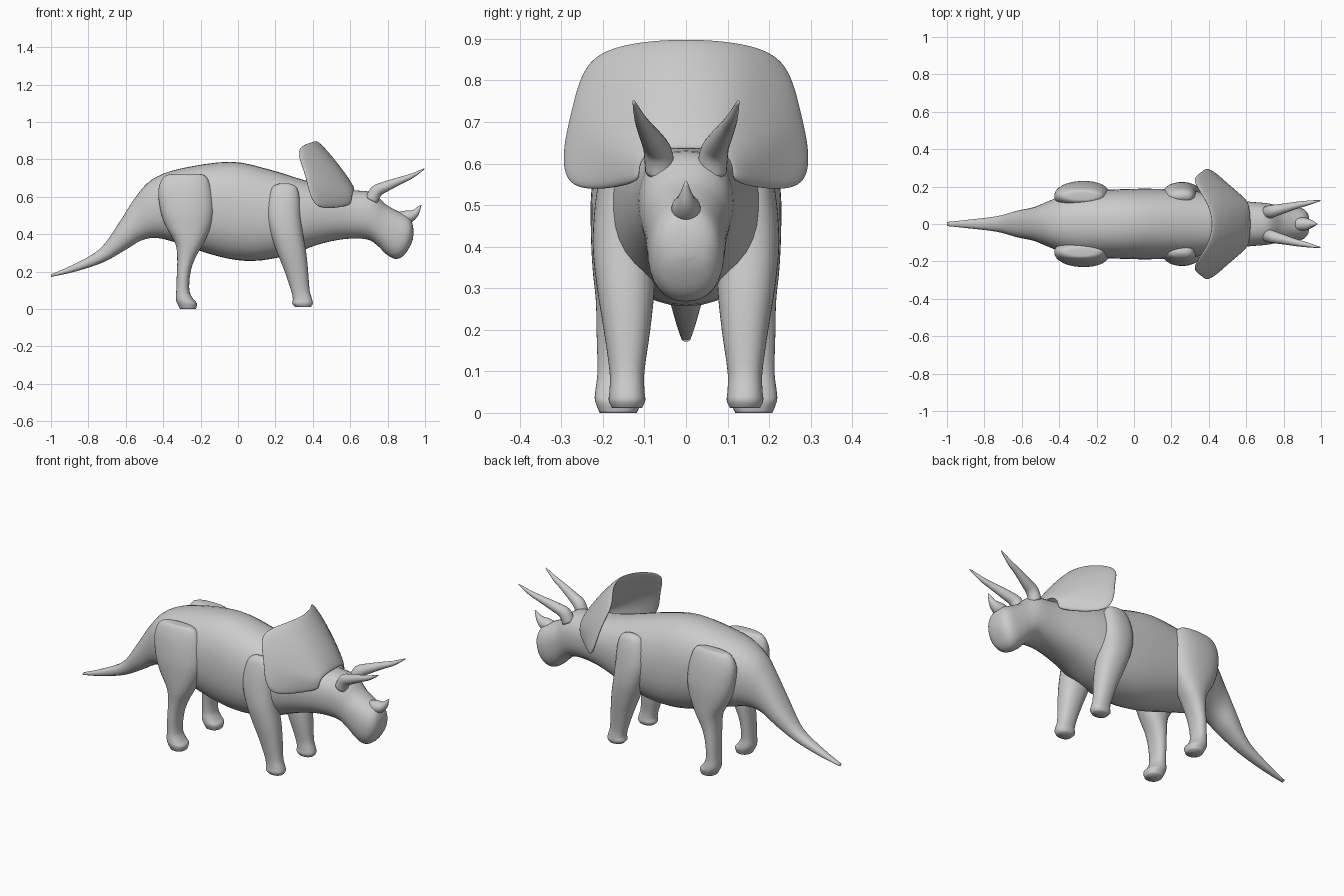
import bpy, bmesh
from math import cos, sin, tau
from mathutils import Vector

if "Cube" in bpy.data.objects:
    bpy.data.objects.remove(bpy.data.objects["Cube"])


def finish(bm, name):
    bmesh.ops.recalc_face_normals(bm, faces=bm.faces)
    me = bpy.data.meshes.new(name)
    bm.to_mesh(me)
    bm.free()
    me.polygons.foreach_set("use_smooth", [True] * len(me.polygons))
    ob = bpy.data.objects.new(name, me)
    bpy.context.collection.objects.link(ob)
    return ob


def smooth_path(rows, steps):
    """Catmull-Rom interpolation of rows of numbers."""
    out = []
    for i in range(len(rows) - 1):
        a, b, c, d = (rows[min(max(i + k, 0), len(rows) - 1)] for k in (-1, 0, 1, 2))
        for s in range(steps):
            t = s / steps
            out.append([0.5 * (2 * q + (r - p) * t + (2 * p - 5 * q + 4 * r - u) * t * t
                               + (3 * q - p - 3 * r + u) * t ** 3)
                        for p, q, r, u in zip(a, b, c, d)])
    out.append(list(rows[-1]))
    return out


def loft(name, rows, mirror=False, steps=4, sides=32, power=2.0):
    """Skin rings; a row is x1, z1, x2, z2 (ends of the ring in side view), y, half width."""
    bm = bmesh.new()
    rings = []
    for x1, z1, x2, z2, y, w in smooth_path(rows, steps):
        mid = Vector(((x1 + x2) / 2, y, (z1 + z2) / 2))
        up = Vector(((x1 - x2) / 2, 0, (z1 - z2) / 2))
        ring = []
        for k in range(sides):
            c, s = cos(tau * k / sides), sin(tau * k / sides)
            r = (abs(c) ** power + abs(s) ** power) ** (-1 / power)
            ring.append(bm.verts.new(mid + up * c * r + Vector((0, w * s * r, 0))))
        rings.append(ring)
    for a, b in zip(rings, rings[1:]):
        for k in range(sides):
            n = (k + 1) % sides
            bm.faces.new((a[k], a[n], b[n], b[k]))
    bm.faces.new(rings[0])
    bm.faces.new(rings[-1])
    ob = finish(bm, name)
    if mirror:
        ob.modifiers.new("mirror", 'MIRROR').use_axis = (False, True, False)
    return ob


def leg(name, rows):
    loft(name, [(x1, z, x2, z, y, w) for x1, x2, z, y, w in rows], True, power=2.3)


def horn(name, pts, mirror=False):
    """Tapering tube along x, y, z, radius points."""
    rows = []
    for i, (x, y, z, r) in enumerate(pts):
        a, b = pts[max(i - 1, 0)], pts[min(i + 1, len(pts) - 1)]
        n = Vector((a[2] - b[2], b[0] - a[0])).normalized() * r
        rows.append((x + n.x, z + n.y, x - n.x, z - n.y, y, r))
    loft(name, rows, mirror, sides=20)


# Body with tail, neck and head: top x, z, bottom x, z, half width
body = [
    (-1, .185, -1, .172, .011), (-.88, .238, -.87, .2, .024), (-.74, .32, -.72, .25, .042),
    (-.64, .455, -.60, .317, .072), (-.55, .595, -.52, .365, .09), (-.46, .692, -.44, .38, .125),
    (-.31, .75, -.33, .355, .17), (-.04, .787, -.1, .28, .186), (.17, .745, .08, .257, .188),
    (.35, .69, .27, .288, .178), (.49, .655, .43, .345, .148), (.62, .635, .57, .374, .122),
    (.72, .622, .69, .372, .112), (.79, .56, .75, .335, .1), (.85, .525, .79, .295, .095),
    (.9, .5, .84, .268, .09), (.925, .475, .885, .285, .079), (.936, .44, .92, .335, .055),
    (.938, .405, .936, .375, .018)]
loft("body", [(a, b, c, d, 0, w) for a, b, c, d, w in body], power=2.3)

# Legs: back x, front x, z, centre y, half width
leg("hind_legs", [
    (-.31, -.24, .722, .15, .012), (-.39, -.175, .712, .15, .035), (-.425, -.142, .64, .15, .062),
    (-.415, -.13, .53, .155, .073), (-.385, -.145, .44, .155, .074), (-.335, -.185, .35, .155, .07),
    (-.325, -.23, .27, .155, .062), (-.327, -.255, .19, .16, .055), (-.33, -.26, .1, .163, .05),
    (-.332, -.24, .055, .163, .055), (-.325, -.22, .03, .163, .056), (-.31, -.225, 0, .163, .045)])
leg("front_legs", [
    (.225, .27, .672, .15, .01), (.185, .312, .652, .15, .033), (.16, .33, .59, .15, .054),
    (.152, .336, .5, .15, .069), (.175, .348, .4, .15, .074), (.21, .365, .3, .145, .069),
    (.25, .375, .2, .142, .056), (.283, .383, .1, .142, .042), (.293, .395, .055, .142, .042),
    (.29, .4, .03, .142, .044), (.305, .39, .012, .142, .036)])

# Horns
horn("brow_horns", [
    (.715, .062, .58, .036), (.74, .068, .63, .034), (.79, .08, .655, .028),
    (.87, .1, .688, .019), (.93, .112, .712, .013), (.997, .126, .75, .003)], True)
horn("nose_horn", [
    (.87, 0, .485, .036), (.915, 0, .495, .034), (.95, 0, .515, .02), (.978, 0, .556, .003)])

# Neck frill: inner, middle and outer points fanned from the crown to the cheek
fan = [
    ((.625, 0, .63), (.53, 0, .775), (.425, 0, .905)),
    ((.625, .05, .63), (.51, .11, .775), (.385, .13, .897)),
    ((.62, .09, .62), (.46, .18, .745), (.295, .245, .862)),
    ((.615, .105, .60), (.475, .215, .665), (.355, .275, .735)),
    ((.61, .11, .58), (.49, .21, .60), (.375, .305, .615)),
    ((.605, .11, .555), (.515, .185, .535), (.42, .285, .535))]
cols = [[(x, -y, z) for x, y, z in c] for c in fan[:0:-1]] + fan
bm = bmesh.new()
grid = [[bm.verts.new(p) for p in c] for c in cols]
for a, b in zip(grid, grid[1:]):
    for k in range(2):
        bm.faces.new((a[k], a[k + 1], b[k + 1], b[k]))
frill = finish(bm, "frill")
sol = frill.modifiers.new("thickness", 'SOLIDIFY')
sol.thickness, sol.offset = .026, 0
sub = frill.modifiers.new("smooth", 'SUBSURF')
sub.levels = sub.render_levels = 3
